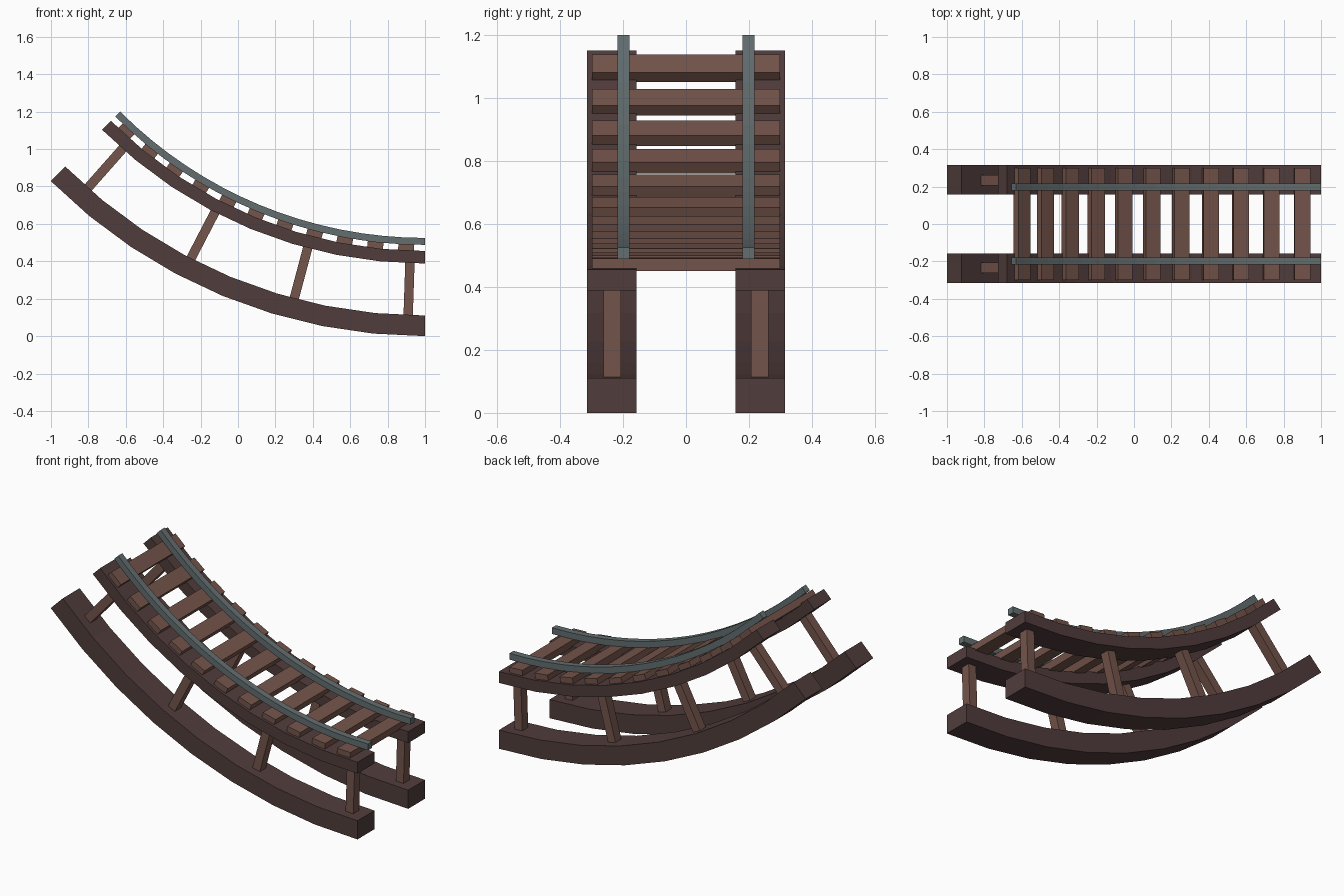
import bpy, bmesh
from math import sin, cos, radians
from mathutils import Matrix

cube = bpy.data.objects.get("Cube")
if cube:
    bpy.data.objects.remove(cube)

RADIUS = 2.83      # all curved parts share one centre above x = 1
SWEEP = 45         # degrees


def material(name, rgb):
    m = bpy.data.materials.new(name)
    m.use_nodes = True
    m.diffuse_color = (*rgb, 1)
    m.node_tree.nodes["Principled BSDF"].inputs["Base Color"].default_value = (*rgb, 1)
    return m


dark_wood = material("dark wood", (0.082, 0.046, 0.045))
light_wood = material("light wood", (0.175, 0.09, 0.07))
steel = material("grey steel", (0.125, 0.155, 0.16))


def on_arc(r, degrees):
    a = radians(degrees)
    return 1 - r * sin(a), RADIUS - r * cos(a)


def finish(name, bm, mat):
    bmesh.ops.recalc_face_normals(bm, faces=bm.faces)
    mesh = bpy.data.meshes.new(name)
    bm.to_mesh(mesh)
    bm.free()
    mesh.materials.append(mat)
    ob = bpy.data.objects.new(name, mesh)
    bpy.context.collection.objects.link(ob)


def curved_bar(name, r_top, r_bottom, y, width, mat, steps):
    """Rectangular section swept along the arc."""
    bm = bmesh.new()
    rings = []
    for i in range(steps + 1):
        ring = []
        for r, side in ((r_top, -1), (r_top, 1), (r_bottom, 1), (r_bottom, -1)):
            x, z = on_arc(r, SWEEP * i / steps)
            ring.append(bm.verts.new((x, y + side * width / 2, z)))
        rings.append(ring)
    for a, b in zip(rings, rings[1:]):
        for k in range(4):
            n = (k + 1) % 4
            bm.faces.new((a[k], a[n], b[n], b[k]))
    bm.faces.new(rings[0])
    bm.faces.new(rings[-1])
    finish(name, bm, mat)


def radial_block(name, r_top, r_bottom, angle, y, length, width, mat):
    """Box whose height points at the centre of the arc."""
    bm = bmesh.new()
    x, z = on_arc((r_top + r_bottom) / 2, angle)
    place = (Matrix.Translation((x, y, z))
             @ Matrix.Rotation(radians(angle), 4, 'Y')
             @ Matrix.Diagonal((length, width, r_bottom - r_top, 1)))
    bmesh.ops.create_cube(bm, size=1, matrix=place)
    finish(name, bm, mat)


# Beams, rails and posts on both sides
for side, s in (("left", 1), ("right", -1)):
    # Front faces -y, so the model's left and right run along x; these are back and front rows
    row = "back" if s > 0 else "front"
    curved_bar(row + "_lower_beam", 2.72, RADIUS, s * 0.236, 0.158, dark_wood, 8)
    curved_bar(row + "_upper_beam", 2.375, 2.442, s * 0.236, 0.158, dark_wood, 8)
    curved_bar(row + "_rail", 2.305, 2.342, s * 0.198, 0.038, steel, 16)
    for i, angle in enumerate((1.9, 14.9, 27.4, 41.5)):
        radial_block(f"{row}_post_{i + 1}", 2.42, 2.74, angle, s * 0.234, 0.05, 0.055, light_wood)

# Cross ties under the rails
for i in range(11):
    radial_block(f"tie_{i + 1}", 2.34, 2.38, 2.45 + 4.02 * i, 0, 0.085, 0.598, light_wood)
